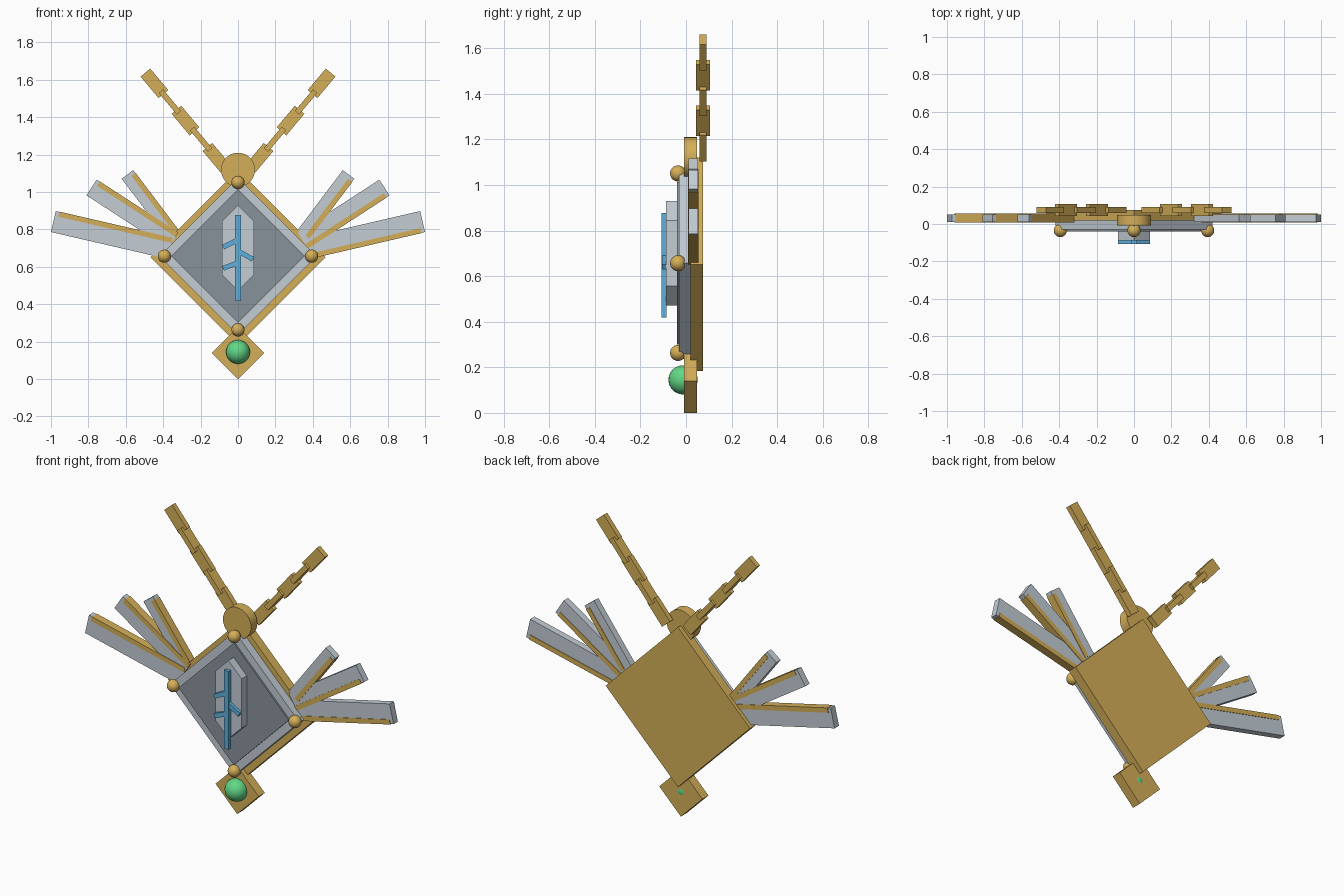
import bpy, bmesh
from math import radians, sin, cos, sqrt, pi
from mathutils import Matrix

if "Cube" in bpy.data.objects:
    bpy.data.objects.remove(bpy.data.objects["Cube"])


def material(name, rgb):
    m = bpy.data.materials.new(name)
    m.diffuse_color = [c ** 2.2 for c in rgb] + [1]
    m.use_nodes = True
    m.node_tree.nodes["Principled BSDF"].inputs["Base Color"].default_value = m.diffuse_color
    return m


GOLD = material("gold", (0.83, 0.68, 0.35))
SILVER = material("silver", (0.76, 0.80, 0.83))
SLATE = material("slate grey", (0.53, 0.57, 0.60))
BLUE = material("rune blue", (0.37, 0.68, 0.86))
GREEN = material("gem green", (0.38, 0.84, 0.52))


def add_object(name, bm, mat, smooth=False):
    bmesh.ops.recalc_face_normals(bm, faces=bm.faces)
    mesh = bpy.data.meshes.new(name)
    bm.to_mesh(mesh)
    bm.free()
    mesh.materials.append(mat)
    ob = bpy.data.objects.new(name, mesh)
    bpy.context.collection.objects.link(ob)
    if smooth:
        bpy.ops.object.select_all(action='DESELECT')
        bpy.context.view_layer.objects.active = ob
        ob.select_set(True)
        bpy.ops.object.shade_smooth_by_angle(angle=radians(40))
    return ob


def box(name, centre, size, angle, mat):
    """Box turned by angle in the front plane (positive lifts +x)."""
    bm = bmesh.new()
    bmesh.ops.create_cube(bm, size=1)
    bm.transform(Matrix.Translation(centre) @ Matrix.Rotation(-angle, 4, 'Y')
                 @ Matrix.Diagonal((*size, 1)))
    return add_object(name, bm, mat)


def diamond(name, z, half, y0, y1, mat):
    side = half * sqrt(2)
    return box(name, (0, (y0 + y1) / 2, z), (side, y1 - y0, side), pi / 4, mat)


def ball(name, centre, r, mat):
    bm = bmesh.new()
    bmesh.ops.create_uvsphere(bm, u_segments=24, v_segments=16, radius=r)
    bm.transform(Matrix.Translation(centre))
    return add_object(name, bm, mat, True)


def bar(name, p, q, y0, y1, width, mat):
    """Straight bar between two (x, z) points."""
    from_to = (q[0] - p[0], q[1] - p[1])
    length = sqrt(from_to[0] ** 2 + from_to[1] ** 2)
    bm = bmesh.new()
    bmesh.ops.create_cube(bm, size=1)
    c, s = from_to[0] / length, from_to[1] / length
    rot = Matrix(((c, 0, -s, 0), (0, 1, 0, 0), (s, 0, c, 0), (0, 0, 0, 1)))
    mid = ((p[0] + q[0]) / 2, (y0 + y1) / 2, (p[1] + q[1]) / 2)
    bm.transform(Matrix.Translation(mid) @ rot
                 @ Matrix.Diagonal((length, y1 - y0, width, 1)))
    return add_object(name, bm, mat)


# Layered diamond body
CZ = 0.657
diamond("back_plate", 0.652, 0.468, 0.02, 0.075, GOLD)
diamond("silver_frame", CZ, 0.42, -0.03, 0.025, SILVER)
diamond("dark_panel", CZ, 0.357, -0.04, -0.02, SLATE)

# Corner studs
for i, (dx, dz) in enumerate(((1, 0), (-1, 0), (0, 1), (0, -1))):
    ball(f"corner_stud_{i}", (dx * 0.394, -0.035, CZ + dz * 0.394), 0.035, GOLD)

# Long six-sided crystal on the panel
bm = bmesh.new()
outline = [(0, 0.93), (0.085, 0.845), (0.085, 0.556),
           (0, 0.472), (-0.085, 0.556), (-0.085, 0.845)]
face = bm.faces.new([bm.verts.new((x, -0.088, z)) for x, z in outline])
ext = bmesh.ops.extrude_face_region(bm, geom=[face])
bmesh.ops.translate(bm, vec=(0, 0.053, 0),
                    verts=[v for v in ext["geom"] if isinstance(v, bmesh.types.BMVert)])
add_object("crystal", bm, SILVER)

# Blue branching mark
bar("mark_stem", (0, 0.418), (0, 0.877), -0.108, -0.086, 0.03, BLUE)
for i, (x, z0, z1) in enumerate(((-0.08, 0.745, 0.705), (0.08, 0.685, 0.64),
                                 (-0.08, 0.622, 0.592))):
    bar(f"mark_branch_{i}", (0, z0), (x, z1), -0.106, -0.084, 0.026, BLUE)

# Lower plaque with round gem
diamond("lower_plaque", 0.14, 0.14, -0.008, 0.048, GOLD)
ball("green_gem", (0, -0.013, 0.145), 0.064, GREEN)

# Round hanger disc
bm = bmesh.new()
bmesh.ops.create_cone(bm, cap_ends=True, segments=32, radius1=0.091,
                      radius2=0.091, depth=0.058)
bm.transform(Matrix.Translation((0, 0.02, 1.119)) @ Matrix.Rotation(pi / 2, 4, 'X'))
add_object("hanger_disc", bm, GOLD, True)

# Feathers: tip x, tip z, angle, length, width.
# The gold strip runs on the upper edge at left and the lower edge at right.
FEATHERS = ((0.987, 0.842, 13, 0.64, 0.115),
            (0.783, 1.024, 33, 0.52, 0.10),
            (0.591, 1.094, 53, 0.40, 0.077))
for side, label in ((1, "right"), (-1, "left")):
    for i, (tx, tz, deg, length, width) in enumerate(FEATHERS):
        a = radians(deg)
        mx, mz = tx - cos(a) * length / 2, tz - sin(a) * length / 2
        box(f"feather_{label}_{i}", (side * mx, 0.032, mz),
            (length, 0.04, width), side * a, SILVER)
        off = -side * (width / 2 - 0.0125)
        sx = mx - 0.01 * cos(a) - sin(a) * off
        sz = mz - 0.01 * sin(a) + cos(a) * off
        box(f"feather_strip_{label}_{i}", (side * sx, 0.032, sz),
            (length - 0.02, 0.046, 0.028), side * a, GOLD)

    # Chain of five links, alternately turned a quarter
    for k in range(5):
        size = (0.15, 0.03, 0.067) if k % 2 == 0 else (0.15, 0.062, 0.03)
        box(f"chain_link_{label}_{k}",
            (side * (0.115 + 0.083 * k), 0.075, 1.183 + 0.0995 * k),
            size, side * radians(50), GOLD)
